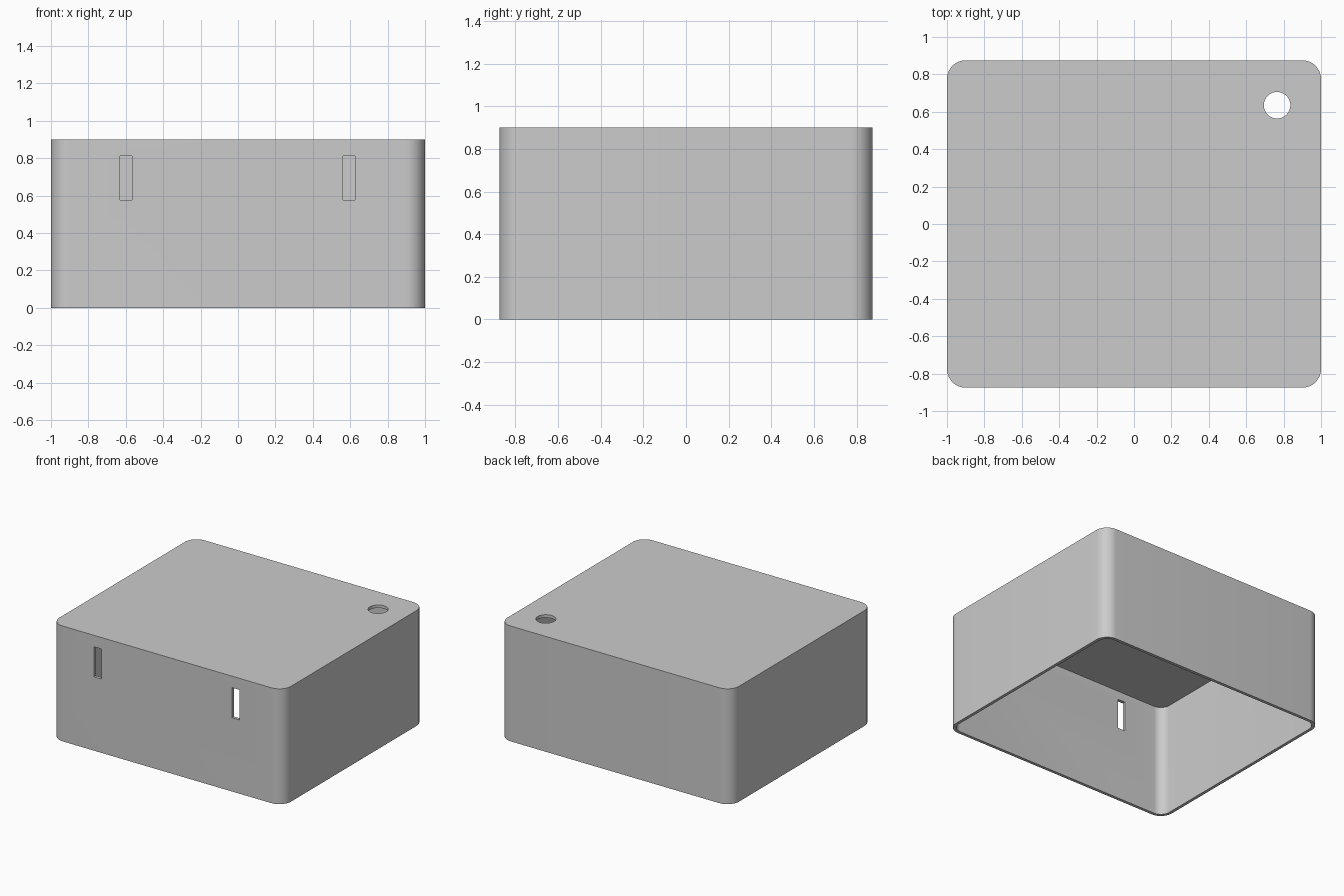
import bpy
import bmesh

if "Cube" in bpy.data.objects:
    bpy.data.objects.remove(bpy.data.objects["Cube"], do_unlink=True)

WIDTH, DEPTH, HEIGHT = 2.0, 1.75, 0.9
CORNER, WALL = 0.1, 0.024

grey = bpy.data.materials.new("light grey")
grey.use_nodes = True
colour = (0.6, 0.6, 0.6, 1)
grey.diffuse_color = colour
grey.node_tree.nodes["Principled BSDF"].inputs["Base Color"].default_value = colour


def add_box(name, size, location):
    bpy.ops.mesh.primitive_cube_add(size=1, location=location)
    box = bpy.context.object
    box.name = name
    box.scale = size
    bpy.ops.object.transform_apply(location=False, rotation=False, scale=True)
    return box


# Cover: box with rounded upright corners, open underneath
cover = add_box("cover", (WIDTH, DEPTH, HEIGHT), (0, 0, HEIGHT / 2))
bm = bmesh.new()
bm.from_mesh(cover.data)
uprights = [e for e in bm.edges
            if abs(e.verts[0].co.z - e.verts[1].co.z) > HEIGHT / 2]
bmesh.ops.bevel(bm, geom=uprights, offset=CORNER, segments=12,
                profile=0.5, affect='EDGES')
bm.normal_update()
bottom = [f for f in bm.faces if f.normal.z < -0.9]
bmesh.ops.delete(bm, geom=bottom, context='FACES')
bm.to_mesh(cover.data)
bm.free()
cover.data.materials.append(grey)

# Wall thickness, kept inside the outer surface
shell = cover.modifiers.new("wall", 'SOLIDIFY')
shell.thickness = WALL
shell.offset = -1
shell.use_even_offset = True

# Cutters: two upright slots in the front, one round hole in the top
cutters = [add_box("slot_cutter", (0.065, 0.2, 0.235), (x, -DEPTH / 2, 0.693))
           for x in (-0.598, 0.593)]
bpy.ops.mesh.primitive_cylinder_add(vertices=48, radius=0.071, depth=0.2,
                                    location=(0.765, 0.635, HEIGHT))
bpy.context.object.name = "hole_cutter"
cutters.append(bpy.context.object)

for cutter in cutters:
    cutter.hide_render = True
    cut = cover.modifiers.new(cutter.name, 'BOOLEAN')
    cut.operation = 'DIFFERENCE'
    cut.solver = 'EXACT'
    cut.object = cutter

# Apply the modifiers, then drop the cutters
bpy.ops.object.select_all(action='DESELECT')
cover.select_set(True)
bpy.context.view_layer.objects.active = cover
for modifier in list(cover.modifiers):
    bpy.ops.object.modifier_apply(modifier=modifier.name)
for cutter in cutters:
    bpy.data.objects.remove(cutter, do_unlink=True)

bpy.ops.object.shade_smooth_by_angle()
